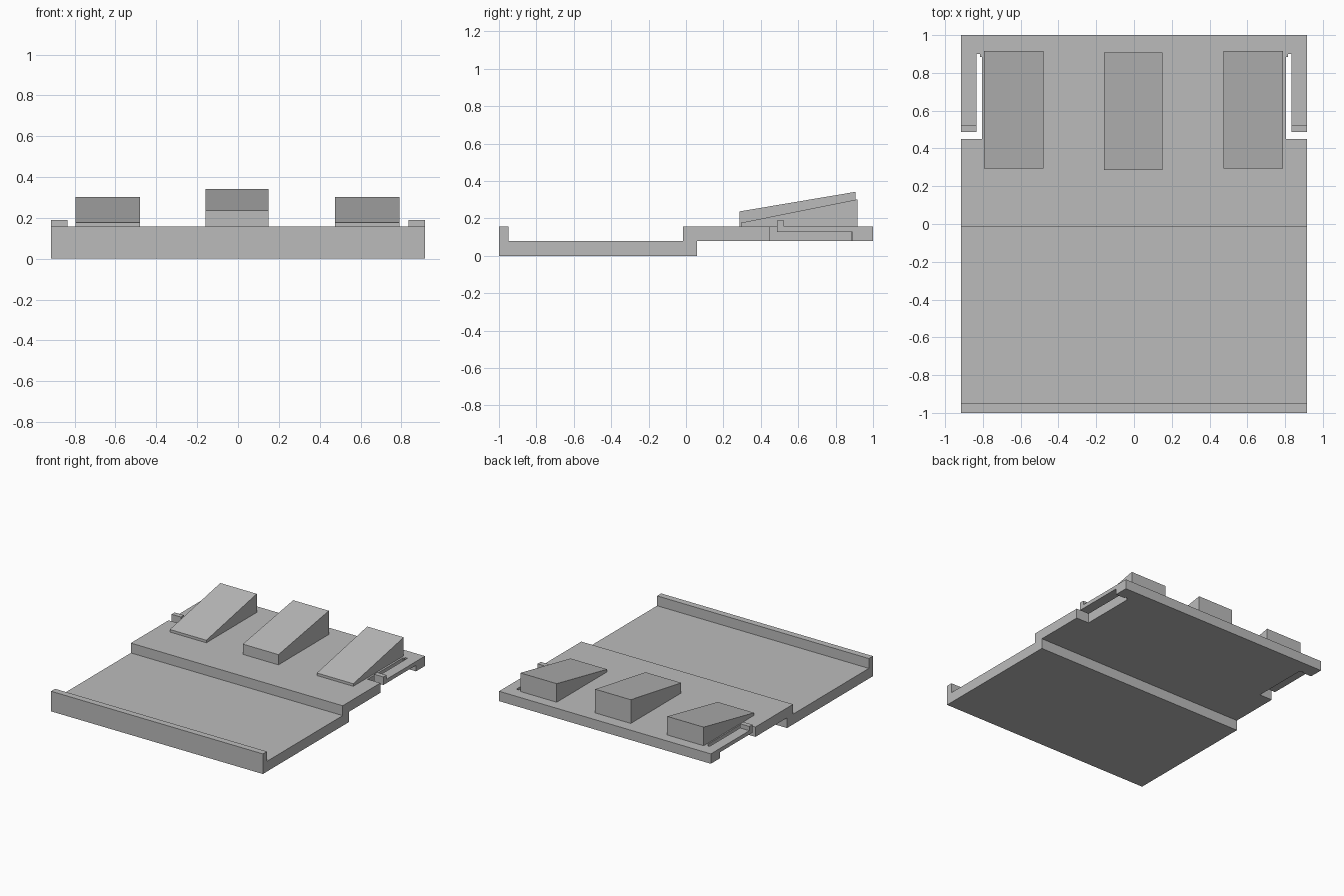
import bpy, bmesh
from mathutils import Vector

if "Cube" in bpy.data.objects:
    bpy.data.objects.remove(bpy.data.objects["Cube"])

grey = bpy.data.materials.new("light_grey")
grey.diffuse_color = (0.5, 0.5, 0.5, 1)
grey.use_nodes = True
grey.node_tree.nodes["Principled BSDF"].inputs["Base Color"].default_value = grey.diffuse_color


def prism(name, outline, axis, lo, hi):
    """Extrude an outline along x (points are y,z) or z (points are x,y)."""
    def place(p, d):
        return (d, p[0], p[1]) if axis == "x" else (p[0], p[1], d)
    bm = bmesh.new()
    face = bm.faces.new([bm.verts.new(place(p, lo)) for p in outline])
    moved = bmesh.ops.extrude_face_region(bm, geom=[face])["geom"]
    bmesh.ops.translate(bm, vec=Vector(place((0, 0), hi - lo)),
                        verts=[v for v in moved if isinstance(v, bmesh.types.BMVert)])
    bmesh.ops.recalc_face_normals(bm, faces=bm.faces)
    mesh = bpy.data.meshes.new(name)
    bm.to_mesh(mesh)
    bm.free()
    mesh.materials.append(grey)
    obj = bpy.data.objects.new(name, mesh)
    bpy.context.collection.objects.link(obj)
    return obj


def cut(target, cutter):
    cutter.hide_render = True
    mod = target.modifiers.new("cut", "BOOLEAN")
    mod.operation, mod.solver, mod.object = "DIFFERENCE", "EXACT", cutter
    bpy.context.view_layer.objects.active = target
    bpy.ops.object.modifier_apply(modifier=mod.name)
    bpy.data.objects.remove(cutter)


# Stepped base plate with front lip
plate = prism("stepped_plate", [
    (-1, 0), (0.06, 0), (0.06, 0.08), (1, 0.08), (1, 0.157), (-0.015, 0.157),
    (-0.015, 0.08), (-0.95, 0.08), (-0.95, 0.157), (-1, 0.157)], "x", -0.915, 0.915)

# L-shaped slots freeing the side clips, thinned clip undersides, clip hooks
slot = [(1, 0.45), (0.805, 0.45), (0.805, 0.885), (0.815, 0.885),
        (0.815, 0.9), (0.835, 0.9), (0.835, 0.487), (1, 0.487)]
relief = [(0.82, 0.47), (1, 0.47), (1, 0.89), (0.82, 0.89)]
hook = [(0.835, 0.487), (0.915, 0.487), (0.915, 0.525), (0.835, 0.525)]
for side, s in (("left", -1), ("right", 1)):
    def mirrored(pts):
        return [(s * x, y) for x, y in pts]
    cut(plate, prism("slot_cutter", mirrored(slot), "z", 0.04, 0.25))
    cut(plate, prism("relief_cutter", mirrored(relief), "z", 0.04, 0.127))
    prism(side + "_clip_hook", mirrored(hook), "z", 0.157, 0.19)

# Sloped wedges: name, x range, y range, front and rear height
for name, x0, x1, y0, y1, zf, zr in (
        ("left_wedge", -0.795, -0.48, 0.295, 0.917, 0.177, 0.302),
        ("centre_wedge", -0.158, 0.15, 0.285, 0.907, 0.237, 0.342),
        ("right_wedge", 0.475, 0.79, 0.295, 0.917, 0.177, 0.302)):
    prism(name, [(y0, 0.157), (y1, 0.157), (y1, zr), (y0, zf)], "x", x0, x1)
